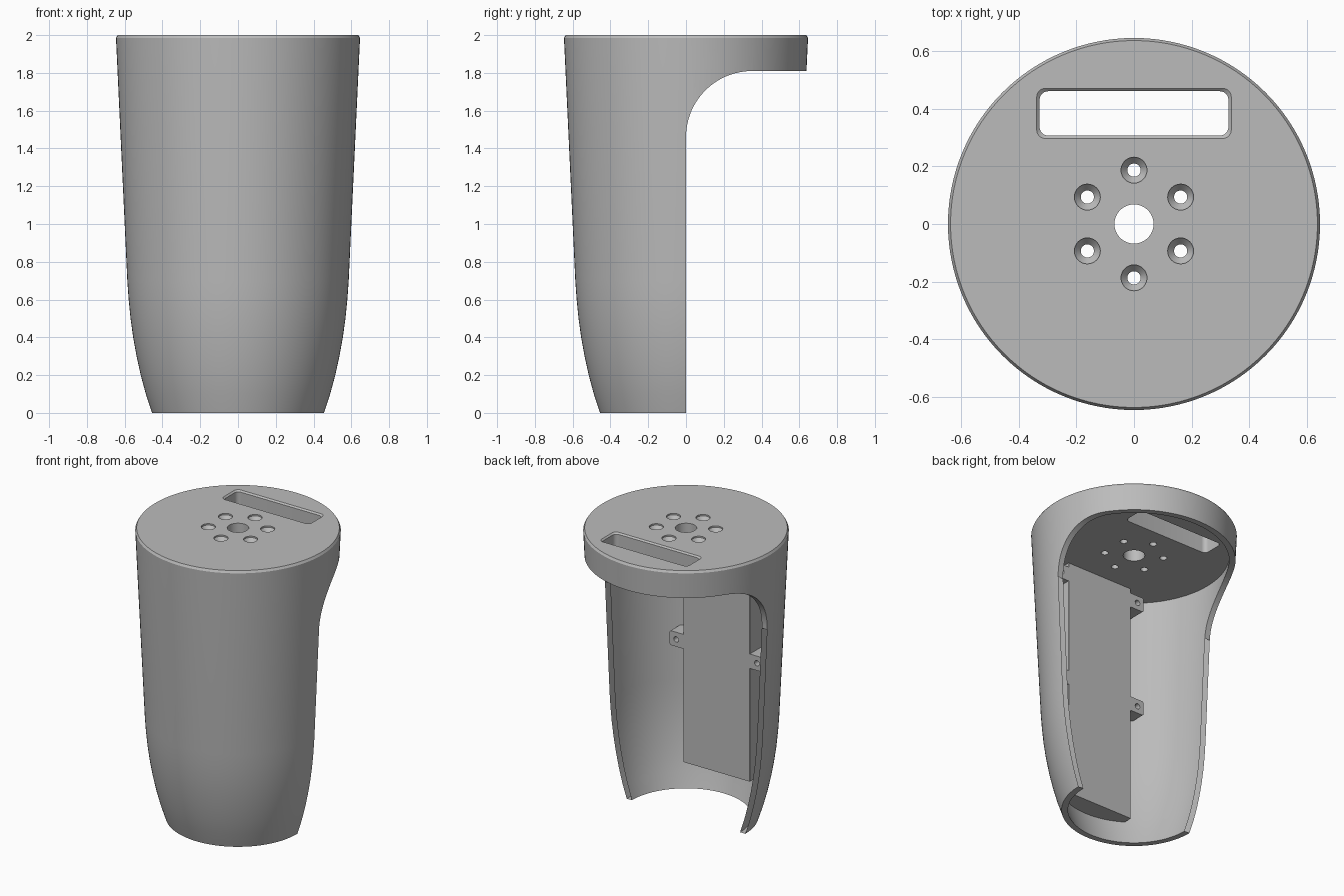
import bpy, bmesh
from math import sin, cos, pi, radians

old = bpy.data.objects.get("Cube")
if old:
    bpy.data.objects.remove(old, do_unlink=True)

grey = bpy.data.materials.new("plain_grey")
grey.use_nodes = True
COLOUR = (0.5, 0.5, 0.5, 1)
grey.diffuse_color = COLOUR
grey.node_tree.nodes["Principled BSDF"].inputs["Base Color"].default_value = COLOUR

CEILING = 1.845
WALL = 0.04
FACE_Y = -0.335


def loft(name, rings):
    """Closed solid skinned through rings of points, capped at both ends."""
    bm = bmesh.new()
    loops = [[bm.verts.new(p) for p in ring] for ring in rings]
    n = len(loops[0])
    for a, b in zip(loops, loops[1:]):
        for i in range(n):
            j = (i + 1) % n
            bm.faces.new((a[i], a[j], b[j], b[i]))
    bm.faces.new(loops[0])
    bm.faces.new(loops[-1])
    bmesh.ops.recalc_face_normals(bm, faces=bm.faces)
    mesh = bpy.data.meshes.new(name)
    bm.to_mesh(mesh)
    bm.free()
    mesh.materials.append(grey)
    obj = bpy.data.objects.new(name, mesh)
    bpy.context.collection.objects.link(obj)
    return obj


def turned(name, profile, x=0, y=0, n=32):
    """Round solid about a vertical axis from (radius, z) pairs."""
    return loft(name, [[(x + r * cos(2 * pi * i / n), y + r * sin(2 * pi * i / n), z)
                        for i in range(n)] for r, z in profile])


def rounded_rect(hx, hy, r, cx, cy, steps=6):
    """Outline of a rectangle with rounded corners."""
    pts = []
    for k, (sx, sy) in enumerate([(1, 1), (-1, 1), (-1, -1), (1, -1)]):
        for i in range(steps + 1):
            a = pi / 2 * (k + i / steps)
            pts.append((cx + sx * (hx - r) + r * cos(a), cy + sy * (hy - r) + r * sin(a)))
    return pts


def combine(obj, other, operation="DIFFERENCE", discard=True):
    mod = obj.modifiers.new("cut", "BOOLEAN")
    mod.operation = operation
    mod.solver = "EXACT"
    mod.object = other
    bpy.context.view_layer.objects.active = obj
    bpy.ops.object.modifier_apply(modifier=mod.name)
    if discard:
        bpy.data.objects.remove(other, do_unlink=True)


# Tapered cup silhouette, rounded in towards the foot
body = [(0.455, 0), (0.488, 0.1), (0.515, 0.2), (0.537, 0.3), (0.555, 0.4),
        (0.569, 0.5), (0.579, 0.6), (0.586, 0.7), (0.646, 1.985)]
shell = turned("cup_shell", body + [(0.637, 2)], n=128)

# Hollow inside, leaving a thick top
slope = (body[-1][0] - body[-2][0]) / (body[-1][1] - body[-2][1])
hollow = [(body[0][0] - WALL - 0.01, -0.03)] + [(r - WALL, z) for r, z in body[:-1]]
hollow.append((body[-2][0] - WALL + slope * (CEILING - body[-2][1]), CEILING))
combine(shell, turned("hollow_cutter", hollow, n=128))

# Open back with a curved shoulder under the rim
R = 0.35
side = [(0, -0.2)]
side += [(R - R * cos(radians(a)), 1.46 + R * sin(radians(a))) for a in range(0, 91, 5)]
side += [(0.9, 1.81), (0.9, -0.2)]
combine(shell, loft("back_cutter", [[(x, y, z) for y, z in side] for x in (-1, 1)]))

# Slot with a chamfered edge
slot = [(0.328, 0.077, 1.7), (0.328, 0.077, 1.99), (0.346, 0.095, 2.008)]
combine(shell, loft("slot_cutter", [
    [(x, y, z) for x, y in rounded_rect(hx, hy, 0.03, 0, 0.384)] for hx, hy, z in slot]))

# Central hole and ring of countersunk screw holes
combine(shell, turned("centre_cutter", [(0.068, 1.7), (0.068, 2.1)], n=48))
for k in range(6):
    a = radians(30 + 60 * k)
    combine(shell, turned("screw_cutter",
                          [(0.023, 1.7), (0.023, 1.965), (0.045, 1.99), (0.045, 2.05)],
                          0.187 * cos(a), 0.187 * sin(a)))

# Solid that limits the inner parts to the thickness of the wall
limit = turned("limit_helper", [(r - WALL / 2, z) for r, z in body], n=128)

# Mounting block against the front wall
block = loft("mounting_block", [
    [(x, y, z) for x, y in rounded_rect(0.255, 0.3, 0.001, 0, FACE_Y - 0.3, 1)]
    for z in (0.18, CEILING + 0.01)])
combine(block, limit, "INTERSECT", discard=False)

# Screw tabs on both sides of the block
parts = [shell, block]
for side_name, s in (("left", 1), ("right", -1)):
    for level, z in (("lower", 1.015), ("upper", 1.765)):
        tab = loft(f"{side_name}_{level}_tab", [
            [(x, y, h) for x, h in rounded_rect(0.06, 0.05, 0.012, s * 0.3, z, 3)]
            for y in (FACE_Y, FACE_Y - 0.4)])
        combine(tab, limit, "INTERSECT", discard=False)
        combine(tab, loft("tab_hole_cutter", [
            [(s * 0.31 + 0.019 * cos(i * pi / 10), y, z + 0.019 * sin(i * pi / 10))
             for i in range(20)] for y in (FACE_Y + 0.05, FACE_Y - 0.08)]))
        parts.append(tab)
bpy.data.objects.remove(limit, do_unlink=True)

# Smooth curves, sharp edges
bpy.ops.object.select_all(action="DESELECT")
for obj in parts:
    obj.select_set(True)
bpy.context.view_layer.objects.active = shell
bpy.ops.object.shade_smooth_by_angle(angle=radians(30))
